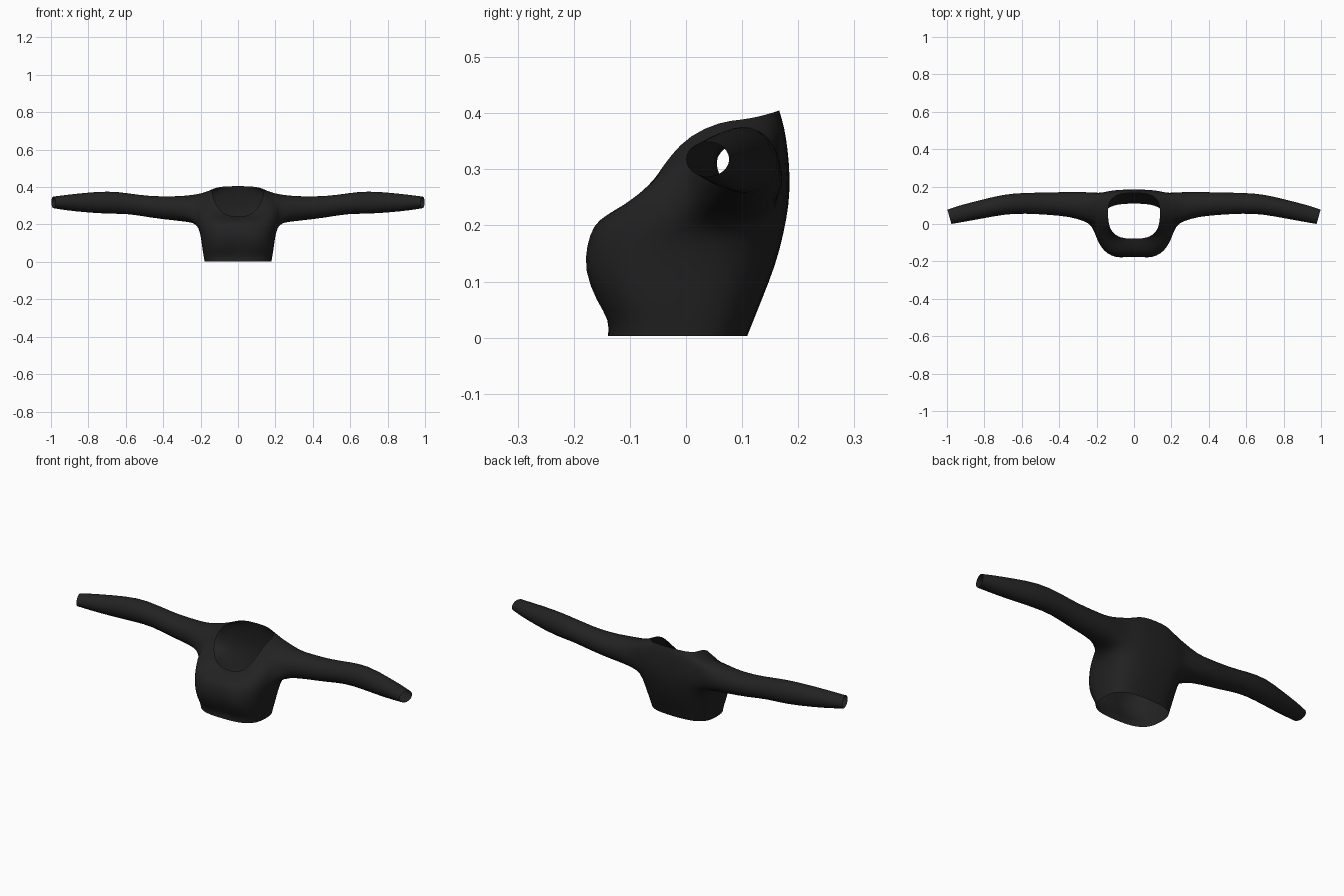
import bpy, math

cube = bpy.data.objects.get("Cube")
if cube:
    bpy.data.objects.remove(cube, do_unlink=True)

fabric = bpy.data.materials.new("black fabric")
fabric.use_nodes = True
colour = (0.016, 0.016, 0.016, 1)
fabric.diffuse_color = colour
fabric.node_tree.nodes["Principled BSDF"].inputs["Base Color"].default_value = colour

# Torso rings, hem to neck: z front/side/back, half width, y front/side/back, centre dip
TORSO = [
    (0.003, 0.003, 0.003, 0.180, -0.140, -0.01, 0.110, 0.00),
    (0.030, 0.030, 0.030, 0.185, -0.140, -0.01, 0.121, 0.03),
    (0.065, 0.065, 0.070, 0.191, -0.167, -0.01, 0.137, 0.08),
    (0.120, 0.120, 0.130, 0.198, -0.190, 0.00, 0.161, 0.09),
    (0.165, 0.165, 0.185, 0.207, -0.186, 0.02, 0.175, 0.08),
    (0.200, 0.200, 0.240, 0.222, -0.175, 0.07, 0.185, 0.07),
    (0.217, 0.250, 0.290, 0.230, -0.150, 0.09, 0.186, 0.05),
    (0.228, 0.310, 0.335, 0.225, -0.125, 0.09, 0.182, 0.03),
    (0.235, 0.363, 0.375, 0.195, -0.100, 0.10, 0.176, 0.00),
    (0.240, 0.385, 0.405, 0.140, -0.080, 0.06, 0.167, 0.00),
]
# Sleeve rings, shoulder to cuff: x, y front/back, z low/high, slant
SLEEVE = [
    (0.27, 0.015, 0.172, 0.213, 0.354, 0),
    (0.34, 0.040, 0.172, 0.222, 0.350, 0),
    (0.47, 0.050, 0.168, 0.236, 0.350, 0),
    (0.58, 0.056, 0.167, 0.258, 0.366, 0.05),
    (0.69, 0.054, 0.160, 0.256, 0.380, 0.15),
    (0.83, 0.028, 0.122, 0.266, 0.368, 0.25),
    (0.92, 0.012, 0.100, 0.276, 0.358, 0.28),
    (0.987, 0.000, 0.077, 0.287, 0.349, 0.28),
]
HALF = 12                 # columns from front centre to back centre
J0, J1, R0, R1 = 5, 9, 5, 8   # armhole columns and rows


def torso_point(ring, j):
    zf, zs, zb, w, yf, ys, yb, dip = ring
    a = math.pi * j / HALF
    c, s = abs(math.cos(a)), max(0.0, math.sin(a))
    ye, ze = (yf, zf) if j <= HALF / 2 else (yb, zb)
    y = ys + (ye - ys) * c ** 0.7
    if j == 0:
        y -= yf * dip
    x = 0 if j in (0, HALF) else w * s ** 0.7
    return (x, y, zs + (ze - zs) * c ** 1.3)


verts, faces, ids = [], [], {}

# Torso half, skipping the armhole
for r, ring in enumerate(TORSO):
    for j in range(HALF + 1):
        if not (R0 < r < R1 and J0 < j < J1):
            ids[r, j] = len(verts)
            verts.append(torso_point(ring, j))
for r in range(len(TORSO) - 1):
    for j in range(HALF):
        if not (R0 <= r < R1 and J0 <= j < J1):
            faces.append((ids[r, j], ids[r, j + 1], ids[r + 1, j + 1], ids[r + 1, j]))

# Armhole edge loop, starting underneath
loop = [ids[R0, j] for j in range(J0, J1 + 1)]
loop += [ids[r, J1] for r in range(R0 + 1, R1)]
loop += [ids[R1, j] for j in range(J1, J0 - 1, -1)]
loop += [ids[r, J0] for r in range(R1 - 1, R0, -1)]
n = len(loop)

# Sleeve joined to the armhole
for x, yf, yb, zl, zh, slant in SLEEVE:
    new = []
    for i in range(n):
        a = -math.pi / 2 + (i - 2) * 2 * math.pi / n
        dy = 0.515 * (yb - yf) * math.cos(a)
        dz = 0.515 * (zh - zl) * math.sin(a)
        new.append(len(verts))
        verts.append((x + slant * dy, (yf + yb) / 2 + dy, (zl + zh) / 2 + dz))
    for i in range(n):
        k = (i + 1) % n
        faces.append((loop[i], loop[k], new[k], new[i]))
    loop = new

mesh = bpy.data.meshes.new("cropped_top")
mesh.from_pydata(verts, [], faces)
mesh.materials.append(fabric)
mesh.polygons.foreach_set("use_smooth", [True] * len(mesh.polygons))
top = bpy.data.objects.new("cropped_top", mesh)
bpy.context.collection.objects.link(top)

# Mirror to the other side and soften
mirror = top.modifiers.new("mirror", "MIRROR")
mirror.use_clip = True
soften = top.modifiers.new("soften", "SUBSURF")
soften.levels = soften.render_levels = 1
